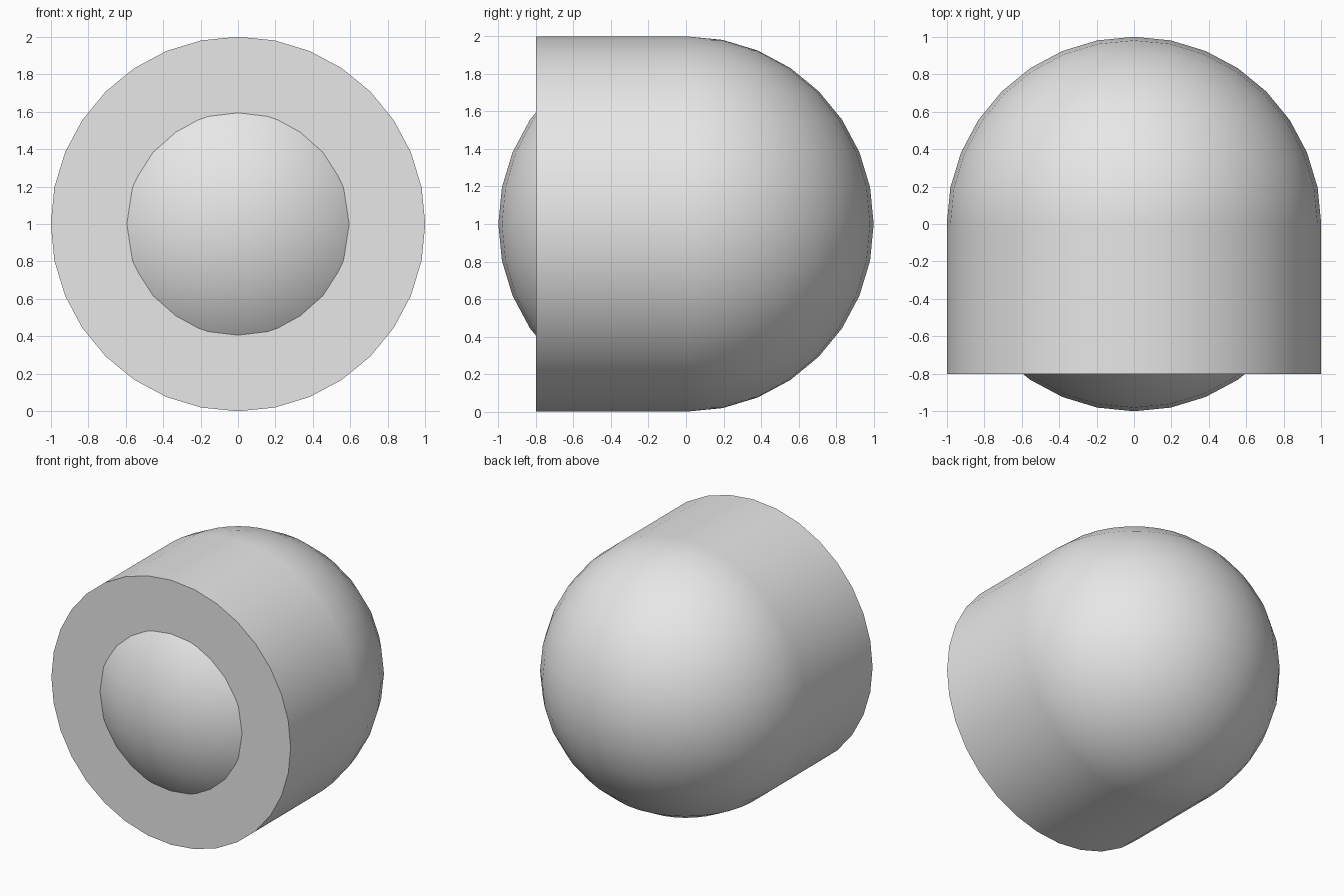
import bpy
from math import radians

cube = bpy.data.objects.get("Cube")
if cube:
    bpy.data.objects.remove(cube, do_unlink=True)

RADIUS = 1.0
FRONT = -0.8   # front face of the barrel
SEGMENTS = 32

grey = bpy.data.materials.new("light_grey")
grey.use_nodes = True
colour = (0.8, 0.8, 0.8, 1.0)
grey.diffuse_color = colour
grey.node_tree.nodes["Principled BSDF"].inputs["Base Color"].default_value = colour


def finish(name):
    """Name, colour and smooth the active object, keeping sharp rims."""
    part = bpy.context.object
    part.name = name
    part.data.materials.append(grey)
    bpy.ops.object.shade_smooth_by_angle(angle=radians(30))


# Ball: rounded back, with its front cap showing through the barrel face
bpy.ops.mesh.primitive_uv_sphere_add(
    segments=SEGMENTS, ring_count=SEGMENTS // 2, radius=RADIUS,
    location=(0, 0, RADIUS))
finish("ball")

# Barrel: from the flat front face back to the middle of the ball
bpy.ops.mesh.primitive_cylinder_add(
    vertices=SEGMENTS, radius=RADIUS, depth=-FRONT,
    location=(0, FRONT / 2, RADIUS), rotation=(radians(90), 0, 0))
finish("barrel")
